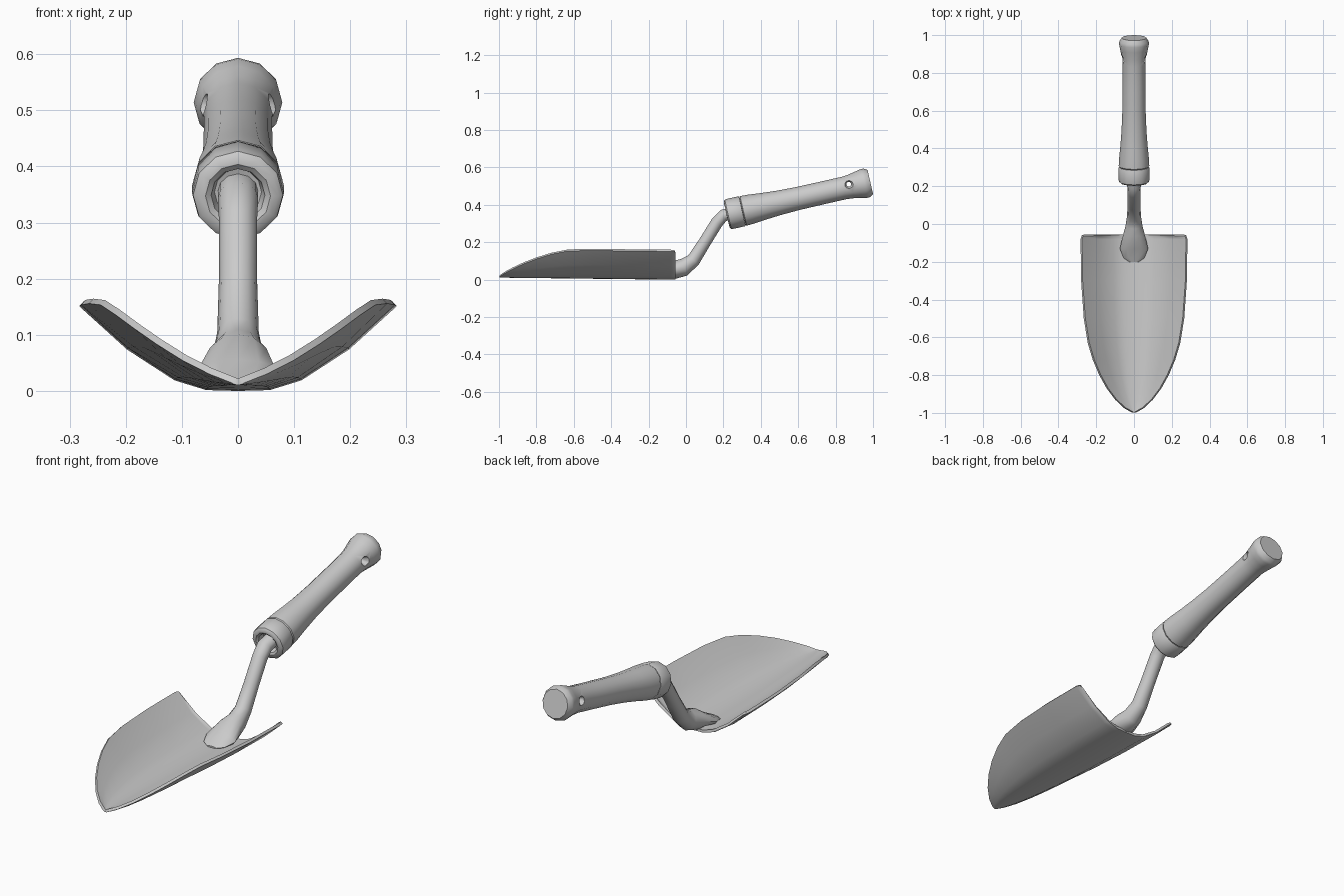
import bpy, math
from mathutils import Vector, Matrix

if "Cube" in bpy.data.objects:
    bpy.data.objects.remove(bpy.data.objects["Cube"])


def make_object(name, verts, faces, angle=40):
    mesh = bpy.data.meshes.new(name)
    mesh.from_pydata(verts, [], faces)
    mesh.update()
    obj = bpy.data.objects.new(name, mesh)
    bpy.context.collection.objects.link(obj)
    bpy.ops.object.select_all(action='DESELECT')
    obj.select_set(True)
    bpy.context.view_layer.objects.active = obj
    bpy.ops.object.mode_set(mode='EDIT')
    bpy.ops.mesh.select_all(action='SELECT')
    bpy.ops.mesh.normals_make_consistent(inside=False)
    bpy.ops.object.mode_set(mode='OBJECT')
    bpy.ops.object.shade_smooth_by_angle(angle=math.radians(angle))
    return obj


def loft(name, rings):
    """Skin equal-sized rings and cap both ends."""
    n = len(rings[0])
    verts = [v for r in rings for v in r]
    faces = [(i * n + j, i * n + (j + 1) % n, (i + 1) * n + (j + 1) % n, (i + 1) * n + j)
             for i in range(len(rings) - 1) for j in range(n)]
    last = (len(rings) - 1) * n
    faces += [tuple(reversed(range(n))), tuple(range(last, last + n))]
    return make_object(name, verts, faces)


def revolve(name, profile, matrix, n=12):
    """Turn (distance, radius) profile around local y."""
    return loft(name, [[matrix @ Vector((r * math.sin(k * math.tau / n), t,
                                         r * math.cos(k * math.tau / n)))
                        for k in range(n)] for t, r in profile])


# Blade: rows of (y, half width, rim height) with one shared dished section
rows = [(-0.055, .262, .142), (-0.06, .277, .149), (-0.08, .283, .151), (-0.3, .280, .151),
        (-0.5, .266, .151), (-0.63, .245, .147), (-0.72, .218, .128), (-0.8, .184, .102),
        (-0.87, .145, .074), (-0.93, .100, .045), (-0.975, .052, .020), (-0.998, .012, .004)]
half = [(0, 0), (.2, .01), (.4, .125), (.7, .49), (1, 1)]
section = [(-u, f) for u, f in reversed(half[1:])] + half
m = len(section)
verts = [(u * w, y, 0.012 * max(0, -y - 0.1) + h * f) for y, w, h in rows for u, f in section]
faces = [(i * m + j, (i + 1) * m + j, (i + 1) * m + j + 1, i * m + j + 1)
         for i in range(len(rows) - 1) for j in range(m - 1)]
blade = make_object("blade", verts, faces)
if blade.data.polygons[m // 2].normal.z < 0:
    blade.data.flip_normals()
solid = blade.modifiers.new("thickness", 'SOLIDIFY')
solid.thickness, solid.offset = 0.012, 1
bpy.ops.object.modifier_apply(modifier=solid.name)
bpy.ops.object.shade_smooth_by_angle(angle=math.radians(40))

# Shank: flattened socket on the blade, bent up into the handle
# (y, z, path angle, half width, half height)
path = [(-.20, .017, 0, .025, .004), (-.18, .021, 0, .055, .010), (-.13, .032, .12, .075, .024),
        (-.06, .053, .12, .058, .048), (-.01, .066, .35, .045, .047), (.04, .105, .85, .037, .037),
        (.10, .200, 1.02, .034, .033), (.165, .305, .95, .034, .033), (.20, .343, .5, .036, .033),
        (.28, .362, .23, .036, .033)]
N = 12
loft("shank", [[Vector((w * math.sin(k * math.tau / N),
                        y - math.sin(a) * h * math.cos(k * math.tau / N),
                        z + math.cos(a) * h * math.cos(k * math.tau / N))) for k in range(N)]
               for y, z, a, w, h in path])

# Handle axis
axis = Matrix.Translation((0, .22, .348)) @ Matrix.Rotation(math.radians(12.8), 4, 'X')

# Collar with a recessed mouth around the shank
revolve("collar", [(.035, .02), (.03, .042), (.004, .048), (-.003, .058), (-.002, .072),
                   (.005, .080), (.02, .082), (.078, .082), (.083, .079), (.083, .03)], axis)

# Grip with a waist and a flared butt
grip = revolve("grip", [(.083, .03), (.084, .077), (.089, .081), (.13, .079), (.20, .072),
                        (.28, .066), (.38, .062), (.52, .061), (.64, .061), (.68, .065),
                        (.72, .073), (.75, .079), (.765, .078), (.785, .066)], axis)

# Countersunk hanging hole through the grip
across = Matrix.Translation((0, .87, .51)) @ Matrix.Rotation(math.radians(90), 4, 'Z')
cutter = revolve("hole_cutter", [(-.1, .040), (-.04, .013), (.04, .013), (.1, .040)], across)
cutter.hide_render = True
bpy.context.view_layer.objects.active = grip
cut = grip.modifiers.new("hanging_hole", 'BOOLEAN')
cut.operation, cut.object, cut.solver = 'DIFFERENCE', cutter, 'EXACT'
bpy.ops.object.modifier_apply(modifier=cut.name)
bpy.data.objects.remove(cutter, do_unlink=True)
bpy.ops.object.select_all(action='DESELECT')
grip.select_set(True)
bpy.ops.object.shade_smooth_by_angle(angle=math.radians(40))
